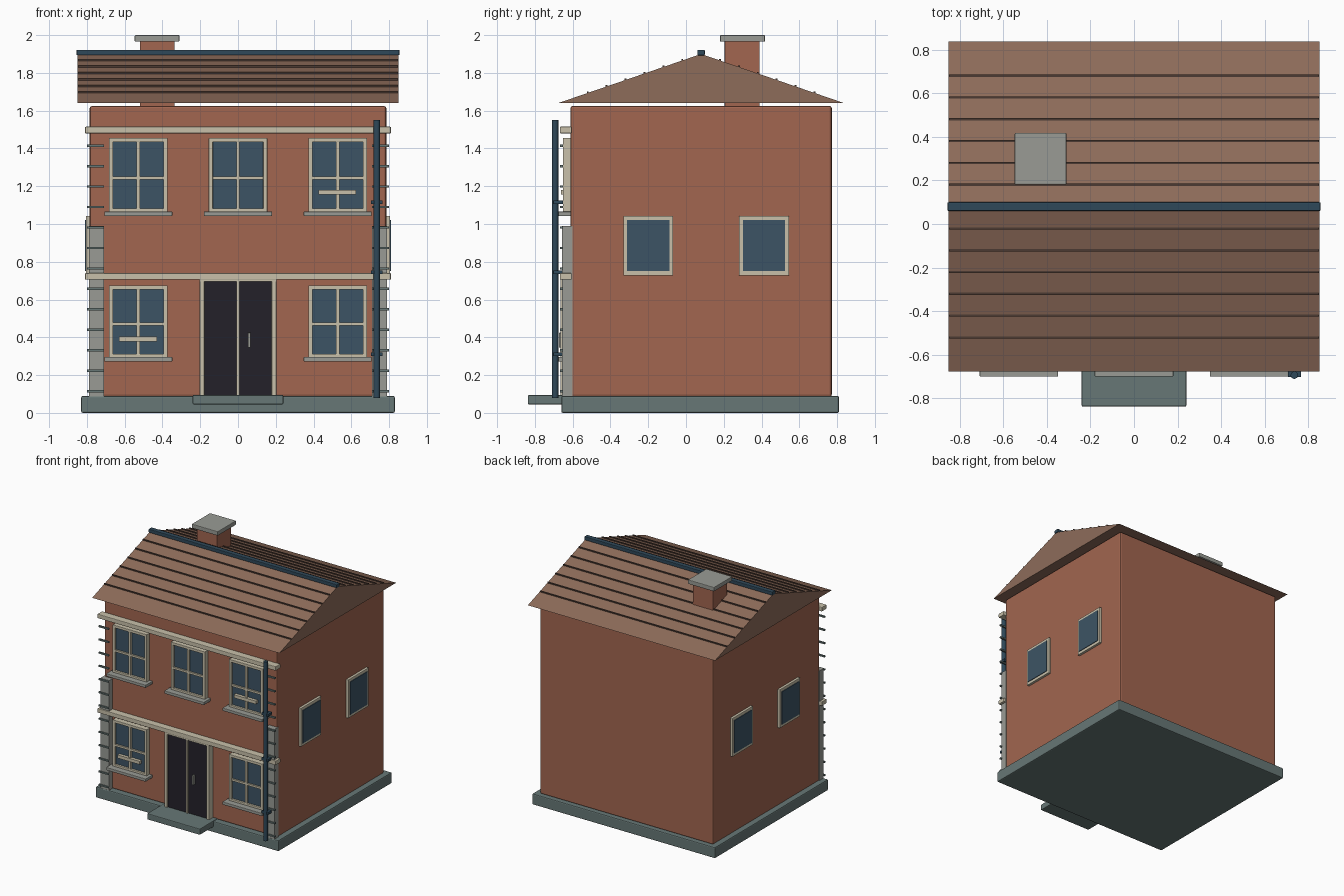
import bpy, bmesh, math

if "Cube" in bpy.data.objects:
    bpy.data.objects.remove(bpy.data.objects["Cube"])


def mat(name, r, g, b):
    m = bpy.data.materials.new(name)
    m.diffuse_color = (r, g, b, 1)
    m.use_nodes = True
    m.node_tree.nodes["Principled BSDF"].inputs["Base Color"].default_value = m.diffuse_color
    return m


BRICK = mat("brick", 0.36, 0.132, 0.08)
ROOF = mat("roof_brown", 0.27, 0.15, 0.102)
LINE = mat("dark_brown", 0.07, 0.042, 0.032)
SLATE = mat("slate_grey", 0.135, 0.185, 0.18)
STONE = mat("stone_grey", 0.32, 0.33, 0.30)
CREAM = mat("cream_trim", 0.58, 0.53, 0.40)
GLASS = mat("blue_glass", 0.046, 0.088, 0.13)
NAVY = mat("navy_metal", 0.028, 0.065, 0.10)
DOOR = mat("door_black", 0.017, 0.015, 0.023)


def finish(name, bm, m):
    bmesh.ops.recalc_face_normals(bm, faces=bm.faces)
    me = bpy.data.meshes.new(name)
    bm.to_mesh(me)
    bm.free()
    me.materials.append(m)
    ob = bpy.data.objects.new(name, me)
    bpy.context.collection.objects.link(ob)
    return ob


def box(name, x, y, z, m, bevel=0.0):
    """Box from (min, max) ranges, optionally with chamfered edges."""
    bm = bmesh.new()
    bmesh.ops.create_cube(bm, size=1)
    for v in bm.verts:
        v.co = [r[0] + (c + 0.5) * (r[1] - r[0]) for c, r in zip(v.co, (x, y, z))]
    if bevel:
        bmesh.ops.bevel(bm, geom=bm.edges[:], offset=bevel, segments=2,
                        profile=0.5, affect='EDGES')
    return finish(name, bm, m)


# Foundation, walls and doorstep
box("foundation", (-0.83, 0.83), (-0.66, 0.81), (0, 0.09), SLATE, 0.008)
box("walls", (-0.785, 0.785), (-0.612, 0.772), (0.085, 1.625), BRICK, 0.012)
box("doorstep", (-0.24, 0.24), (-0.837, -0.6), (0.045, 0.095), SLATE, 0.006)

# Gable roof prism
RY, HALF, Z0, Z1 = 0.08, 0.757, 1.64, 1.90
bm = bmesh.new()
ends = [[bm.verts.new((x, y, z)) for y, z in ((RY - HALF, Z0), (RY + HALF, Z0), (RY, Z1))]
        for x in (-0.85, 0.85)]
bm.faces.new(ends[0])
bm.faces.new(ends[1])
for i in range(3):
    j = (i + 1) % 3
    bm.faces.new((ends[0][i], ends[0][j], ends[1][j], ends[1][i]))
finish("roof", bm, ROOF)

# Tile course strips and ridge cap
for side in (-1, 1):
    for i in range(1, 7):
        y = RY + side * 0.1 * i
        z = Z1 - (Z1 - Z0) * 0.1 * i / HALF
        box("roof_course", (-0.848, 0.848), (y - 0.005, y + 0.005), (z - 0.006, z + 0.008), LINE)
box("ridge_cap", (-0.855, 0.855), (RY - 0.02, RY + 0.02), (1.893, 1.922), NAVY, 0.005)

# Chimney
box("chimney", (-0.52, -0.335), (0.205, 0.39), (1.6, 1.97), BRICK, 0.004)
box("chimney_cap", (-0.547, -0.31), (0.18, 0.418), (1.965, 2.0), STONE, 0.005)

# Cream string courses across the front
for z in (0.705, 1.48):
    box("string_course", (-0.81, 0.81), (-0.668, -0.605), (z, z + 0.035), CREAM, 0.005)

# Corner pilasters with joint strips
for s in (-1, 1):
    x = sorted((s * 0.71, s * 0.79))
    box("corner_pilaster", x, (-0.657, -0.6), (0.085, 0.99), STONE)
    xs = sorted((s * 0.71, s * 0.80))
    for i in range(13):
        z = 0.115 + 0.1083 * i
        box("pilaster_joint", xs, (-0.666, -0.652), (z - 0.006, z + 0.006), SLATE)


# Front windows
def window(cx, z0, z1):
    t, w, yb = 0.022, 0.155, -0.605
    zm = (z0 + z1) / 2 - 0.013
    box("window_glass", (cx - w + 0.01, cx + w - 0.01), (-0.636, yb), (z0 + 0.01, z1 - 0.01), GLASS)
    for s in (-1, 1):
        xs = sorted((cx + s * w, cx + s * (w - t)))
        box("window_jamb", xs, (-0.652, yb), (z0, z1), CREAM, 0.003)
    for z in (z0, z1 - t):
        box("window_rail", (cx - w, cx + w), (-0.652, yb), (z, z + t), CREAM, 0.003)
    box("window_mullion", (cx - 0.009, cx + 0.009), (-0.65, -0.63), (z0, z1), CREAM)
    box("window_crossbar", (cx - w + 0.01, cx + w - 0.01), (-0.65, -0.63),
        (zm - 0.008, zm + 0.008), CREAM)
    box("window_sill", (cx - 0.18, cx + 0.18), (-0.70, yb), (z0 - 0.018, z0 + 0.006), STONE, 0.004)


for cx in (-0.528, 0, 0.528):
    window(cx, 1.06, 1.455)
for cx in (-0.528, 0.528):
    window(cx, 0.29, 0.675)
for cx, z in ((0.525, 1.155), (-0.53, 0.378)):
    box("window_bar", (cx - 0.1, cx + 0.1), (-0.662, -0.63), (z, z + 0.026), CREAM)

# Side windows, both sides
for s in (-1, 1):
    for cy in (-0.2, 0.413):
        box("side_window_frame", sorted((s * 0.78, s * 0.805)), (cy - 0.132, cy + 0.132),
            (0.727, 1.043), CREAM, 0.003)
        box("side_window_glass", sorted((s * 0.80, s * 0.81)), (cy - 0.112, cy + 0.112),
            (0.75, 1.02), GLASS)

# Double door
box("door_panels", (-0.18, 0.18), (-0.655, -0.6), (0.09, 0.697), DOOR)
for s in (-1, 1):
    box("door_jamb", sorted((s * 0.178, s * 0.203)), (-0.665, -0.6), (0.09, 0.705), CREAM, 0.003)
box("door_lintel", (-0.203, 0.203), (-0.665, -0.6), (0.695, 0.712), CREAM)
box("door_mullion", (-0.008, 0.008), (-0.664, -0.64), (0.09, 0.697), CREAM)
box("door_handle", (0.053, 0.067), (-0.672, -0.65), (0.345, 0.425), STONE, 0.003)

# Downpipe with brackets
bpy.ops.mesh.primitive_cylinder_add(vertices=16, radius=0.017, depth=1.47,
                                    location=(0.735, -0.693, 0.815))
pipe = bpy.context.object
pipe.name = "downpipe"
pipe.data.materials.append(NAVY)
bpy.ops.object.shade_smooth_by_angle(angle=math.radians(40))
for z in (0.31, 0.745, 1.115):
    box("pipe_bracket", (0.705, 0.765), (-0.702, -0.65), (z - 0.01, z + 0.01), NAVY)
